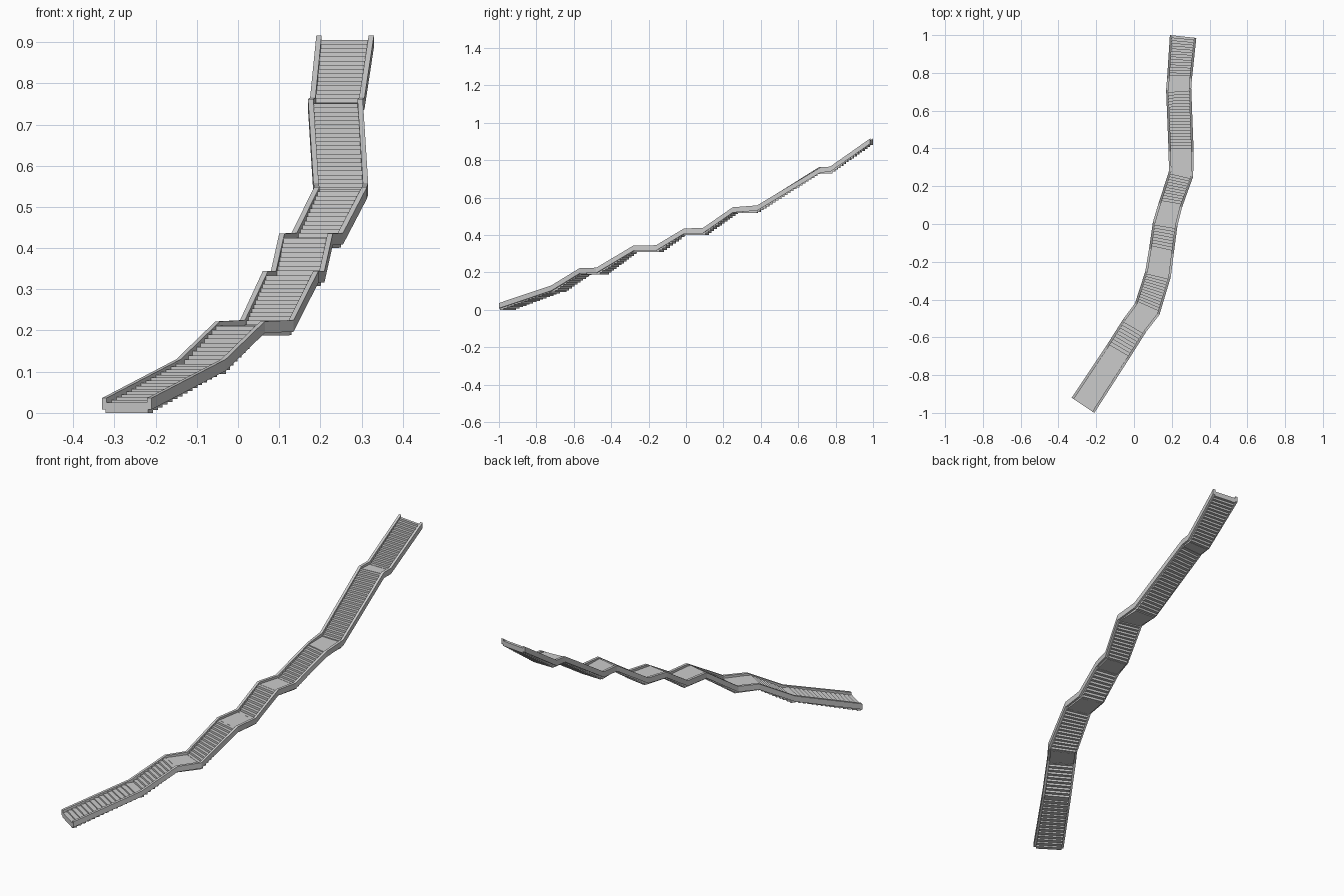
import bpy
import bmesh
from mathutils import Vector

cube = bpy.data.objects.get("Cube")
if cube:
    bpy.data.objects.remove(cube, do_unlink=True)

RAIL_WIDTH = 0.013
RAIL_HEIGHT = 0.028
SLAB = 0.025      # thickness of treads and landings
DROP = 0.011      # tread surface below the rail top
RISE = 0.0095     # typical height of one step

# Bends of the stair: right edge (x, y), left edge (x, y), rail top z,
# and what follows the bend ("flight" or "landing")
BENDS = [
    ((-0.33, -0.92), (-0.21, -1.0), 0.036, "flight"),
    ((-0.15, -0.65), (-0.03, -0.72), 0.13, "flight"),
    ((-0.055, -0.50), (0.065, -0.57), 0.222, "landing"),
    ((0.005, -0.42), (0.135, -0.48), 0.225, "flight"),
    ((0.06, -0.25), (0.195, -0.28), 0.344, "landing"),
    ((0.08, -0.13), (0.21, -0.16), 0.345, "flight"),
    ((0.10, 0.01), (0.23, -0.01), 0.435, "landing"),
    ((0.13, 0.11), (0.255, 0.09), 0.437, "flight"),
    ((0.185, 0.28), (0.313, 0.25), 0.548, "landing"),
    ((0.183, 0.385), (0.316, 0.38), 0.558, "flight"),
    ((0.17, 0.71), (0.303, 0.72), 0.762, "landing"),
    ((0.175, 0.77), (0.307, 0.77), 0.765, "flight"),
    ((0.19, 1.0), (0.33, 0.985), 0.916, "end"),
]

concrete = bpy.data.materials.new("light_grey_concrete")
concrete.use_nodes = True
concrete.diffuse_color = (0.6, 0.6, 0.6, 1)
concrete.node_tree.nodes["Principled BSDF"].inputs["Base Color"].default_value = (0.6, 0.6, 0.6, 1)


def finish(name, bm):
    bmesh.ops.recalc_face_normals(bm, faces=bm.faces)
    mesh = bpy.data.meshes.new(name)
    bm.to_mesh(mesh)
    bm.free()
    mesh.materials.append(concrete)
    obj = bpy.data.objects.new(name, mesh)
    bpy.context.collection.objects.link(obj)
    return obj


def loft(bm, sections):
    """Skin a row of four-cornered sections and cap both ends."""
    rings = [[bm.verts.new(p) for p in s] for s in sections]
    for a, b in zip(rings, rings[1:]):
        for i in range(4):
            j = (i + 1) % 4
            bm.faces.new((a[i], a[j], b[j], b[i]))
    bm.faces.new(rings[0])
    bm.faces.new(rings[-1])


def band(outer, inner, height):
    """Vertical section below the line from outer to inner."""
    down = Vector((0, 0, -height))
    return [outer, inner, inner + down, outer + down]


# Side rails following every bend
def rail(name, side):
    sections = []
    for bend in BENDS:
        outer = Vector((*bend[side], bend[2]))
        other = Vector((*bend[1 - side], bend[2]))
        inward = (other - outer).normalized()
        sections.append(band(outer, outer + inward * RAIL_WIDTH, RAIL_HEIGHT))
    bm = bmesh.new()
    loft(bm, sections)
    finish(name, bm)


rail("right_rail", 0)
rail("left_rail", 1)


# Treads and landings between the rails
def tread(bm, a, b, start, end, top):
    sections = []
    for t in (start, end):
        right = Vector(a[0]).lerp(Vector(b[0]), t)
        left = Vector(a[1]).lerp(Vector(b[1]), t)
        inset = (left - right).normalized() * RAIL_WIDTH * 0.8
        sections.append(band((right + inset).to_3d() + Vector((0, 0, top)),
                             (left - inset).to_3d() + Vector((0, 0, top)), SLAB))
    loft(bm, sections)


flights = landings = 0
for a, b in zip(BENDS, BENDS[1:]):
    low, high = a[2] - DROP, b[2] - DROP
    bm = bmesh.new()
    if a[3] == "landing":
        landings += 1
        tread(bm, a, b, 0, 1, (low + high) / 2)
        finish(f"landing_{landings}", bm)
    else:
        flights += 1
        # The gentle first flight has shallower steps
        count = 15 if flights == 1 else round((high - low) / RISE)
        for i in range(count):
            top = low + (high - low) * i / (count - 1)
            tread(bm, a, b, i / count, (i + 1) / count, top)
        finish(f"step_flight_{flights}", bm)
